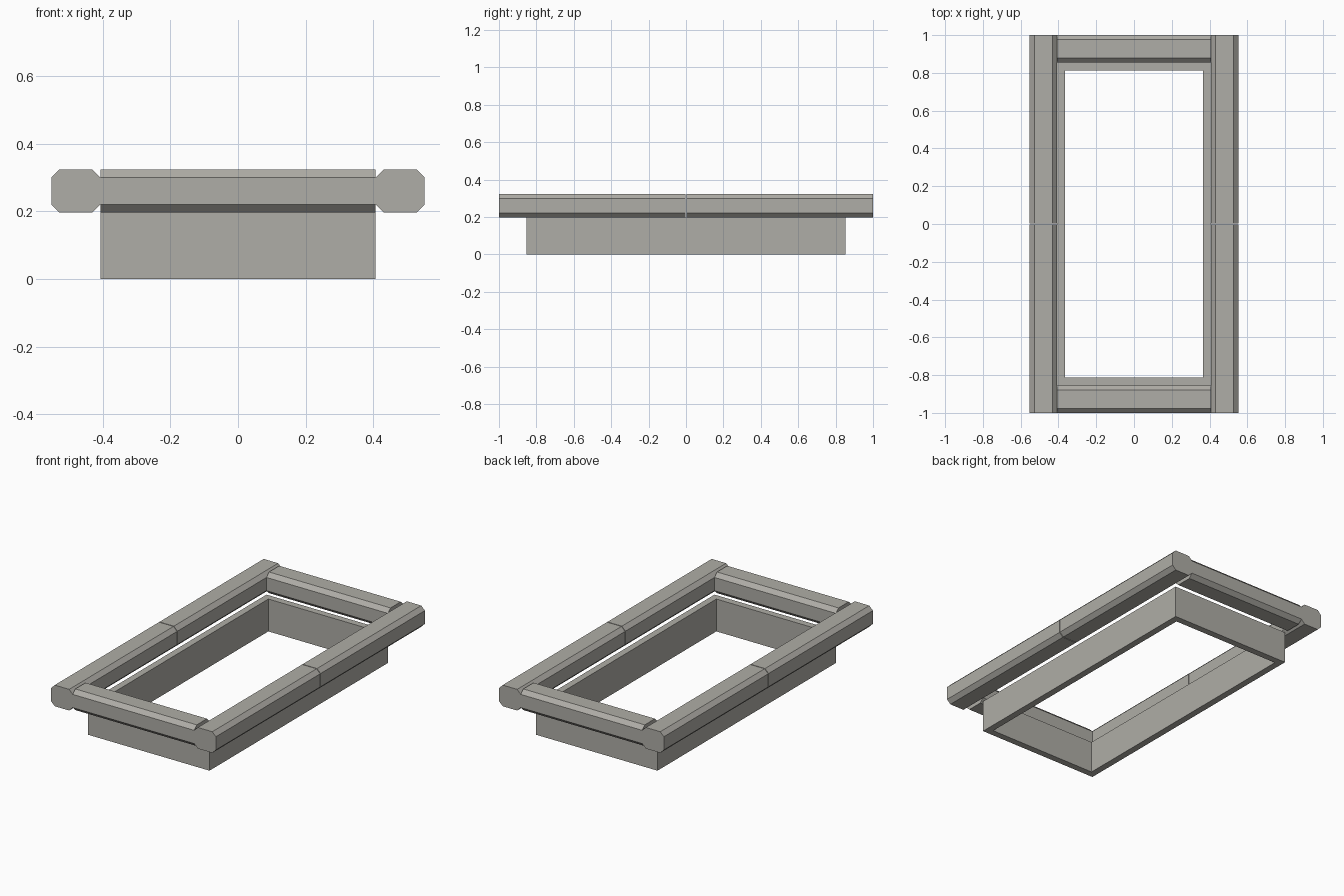
import bpy, bmesh
from mathutils import Vector

if "Cube" in bpy.data.objects:
    bpy.data.objects.remove(bpy.data.objects["Cube"])

WALL_X, WALL_Y, WALL_T, WALL_H = 0.407, 0.854, 0.041, 0.196
EDGE_X, EDGE_Y = 0.552, 1.0
TOP, CHAMFER, GAP = 0.324, 0.024, 0.004

# Warm grey stone shared by every part
stone = bpy.data.materials.new("stone")
stone.diffuse_color = (0.43, 0.42, 0.385, 1)
stone.use_nodes = True
stone.node_tree.nodes["Principled BSDF"].inputs["Base Color"].default_value = stone.diffuse_color


def finish(name, bm):
    bmesh.ops.recalc_face_normals(bm, faces=bm.faces)
    mesh = bpy.data.meshes.new(name)
    bm.to_mesh(mesh)
    bm.free()
    mesh.materials.append(stone)
    obj = bpy.data.objects.new(name, mesh)
    bpy.context.collection.objects.link(obj)
    return obj


def extrude_profile(name, points, direction):
    bm = bmesh.new()
    face = bm.faces.new([bm.verts.new(p) for p in points])
    result = bmesh.ops.extrude_face_region(bm, geom=[face], use_keep_orig=True)
    moved = [g for g in result["geom"] if isinstance(g, bmesh.types.BMVert)]
    bmesh.ops.translate(bm, verts=moved, vec=Vector(direction))
    return finish(name, bm)


def octagon(a, b, z0, z1, c):
    return [(a + c, z0), (b - c, z0), (b, z0 + c), (b, z1 - c),
            (b - c, z1), (a + c, z1), (a, z1 - c), (a, z0 + c)]


# Hollow rectangular base wall
bm = bmesh.new()
rings = []
for inset in (0, WALL_T):
    x, y = WALL_X - inset, WALL_Y - inset
    for z in (0, WALL_H):
        rings.append([bm.verts.new((sx * x, sy * y, z))
                      for sx, sy in ((-1, -1), (1, -1), (1, 1), (-1, 1))])
outer_low, outer_top, inner_low, inner_top = rings
loop = [outer_low, outer_top, inner_top, inner_low]
for k in range(4):
    a, b = loop[k], loop[(k + 1) % 4]
    for i in range(4):
        j = (i + 1) % 4
        bm.faces.new((a[i], a[j], b[j], b[i]))
finish("base_wall", bm)

# Long side copings, two chamfered lengths per side with a fine joint
for side, sx in (("left", -1), ("right", 1)):
    for end, sy in (("front", -1), ("back", 1)):
        pts = [(sx * x, sy * GAP / 2, z)
               for x, z in octagon(WALL_X, EDGE_X, WALL_H, TOP, CHAMFER)]
        extrude_profile(f"{side}_{end}_coping", pts,
                        (0, sy * (EDGE_Y - GAP / 2), 0))

# Short end copings, fitted between the side copings
for end, sy in (("front", -1), ("back", 1)):
    pts = [(-WALL_X, sy * y, z)
           for y, z in octagon(WALL_Y, EDGE_Y, WALL_H, TOP, CHAMFER)]
    extrude_profile(f"{end}_end_coping", pts, (2 * WALL_X, 0, 0))
